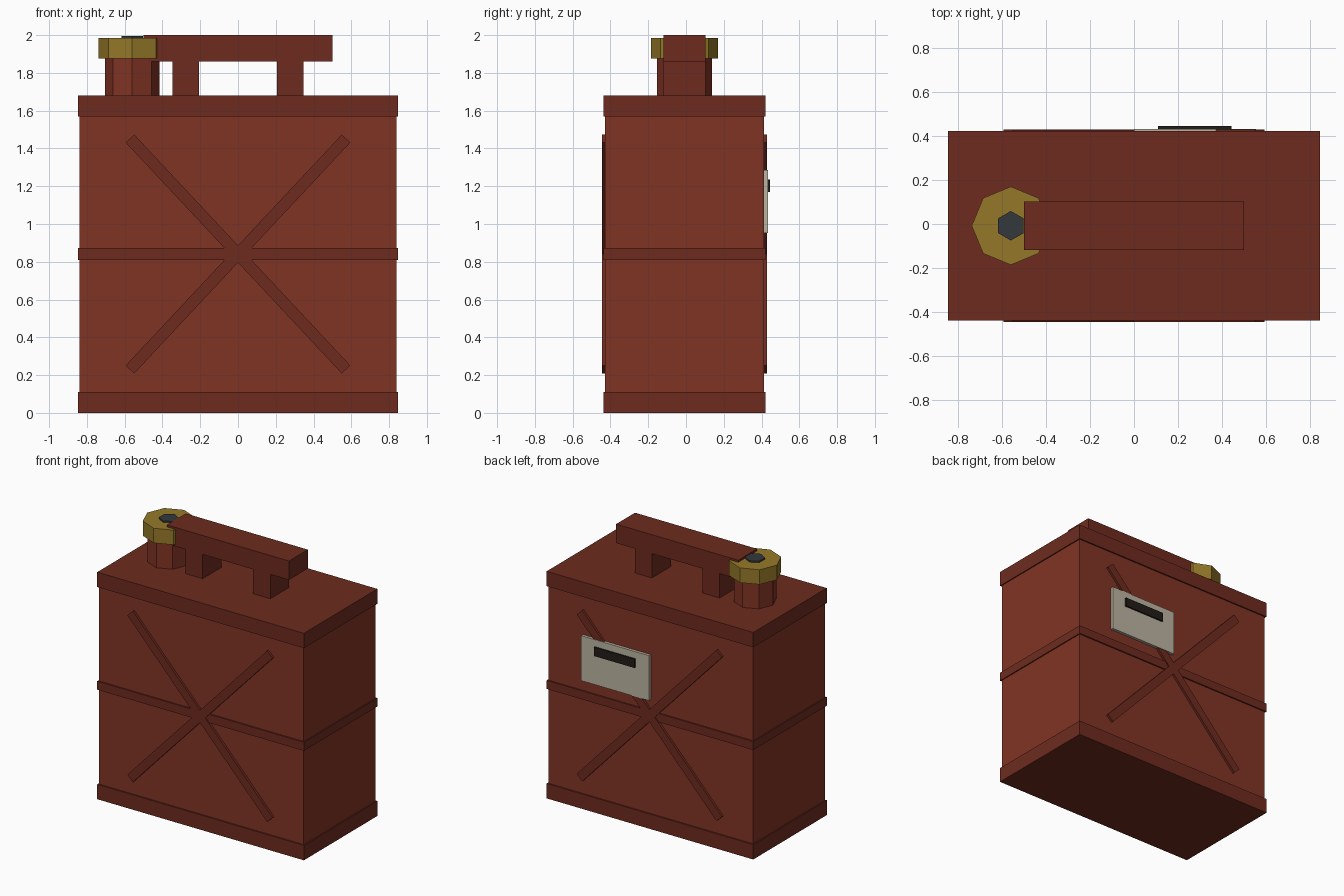
import bpy, math

if "Cube" in bpy.data.objects:
    bpy.data.objects.remove(bpy.data.objects["Cube"])

CY = -0.008  # depth centre of the can body


def material(name, rgb):
    m = bpy.data.materials.new(name)
    m.diffuse_color = (*rgb, 1)
    m.use_nodes = True
    m.node_tree.nodes["Principled BSDF"].inputs["Base Color"].default_value = m.diffuse_color
    return m


RED = material("red_paint", (0.22, 0.034, 0.018))
DARK_RED = material("dark_red_paint", (0.155, 0.024, 0.013))
BRASS = material("brass", (0.30, 0.19, 0.022))
STEEL = material("dark_steel", (0.035, 0.04, 0.045))
CREAM = material("cream_plate", (0.50, 0.46, 0.36))
BLACK = material("black", (0.015, 0.012, 0.01))


def finish(name, mat):
    ob = bpy.context.object
    ob.name = name
    ob.data.materials.append(mat)
    return ob


def box(name, x, y, z, mat):
    """Box from (min, max) ranges."""
    bpy.ops.mesh.primitive_cube_add(size=1, location=[sum(r) / 2 for r in (x, y, z)])
    bpy.context.object.scale = [r[1] - r[0] for r in (x, y, z)]
    return finish(name, mat)


def prism(name, sides, radius, z, mat, turn=0):
    """Upright prism on the filler axis; Blender puts the first vertex on +y."""
    bpy.ops.mesh.primitive_cylinder_add(
        vertices=sides, radius=radius, depth=z[1] - z[0],
        location=(-0.56, CY, sum(z) / 2), rotation=(0, 0, turn))
    return finish(name, mat)


# Can body and its three surrounding bands
box("can_body", (-0.838, 0.838), (CY - 0.42, CY + 0.42), (0.02, 1.66), RED)
for name, z, mat in (("bottom_band", (0, 0.11), DARK_RED),
                     ("middle_band", (0.81, 0.873), DARK_RED),
                     ("top_band", (1.57, 1.68), DARK_RED)):
    box(name, (-0.846, 0.846), (CY - 0.43, CY + 0.43), z, mat)

# Crossed ribs on front and back
for side, s in (("front", -1), ("back", 1)):
    for way, t in (("rising", -1), ("falling", 1)):
        rib = box(f"{side}_{way}_rib", (-0.837, 0.837),
                  (CY + s * 0.427 - 0.01, CY + s * 0.427 + 0.01),
                  (0.81, 0.872), DARK_RED)
        rib.rotation_euler.y = t * math.radians(46.9)

# Carrying handle
box("handle_grip", (-0.5, 0.5), (-0.118, 0.103), (1.86, 2.0), DARK_RED)
for name, x in (("left_handle_post", -0.277), ("right_handle_post", 0.277)):
    box(name, (x - 0.07, x + 0.07), (-0.118, 0.103), (1.67, 1.87), DARK_RED)

# Filler neck, cap and cap nut
prism("filler_neck", 8, 0.145, (1.67, 1.89), RED)
prism("filler_cap", 8, 0.178, (1.876, 1.985), BRASS)
prism("cap_nut", 6, 0.067, (1.97, 1.996), STEEL)

# Plate with dark bar on the back
box("back_plate", (0.0, 0.555), (0.405, 0.433), (0.953, 1.286), CREAM)
box("back_plate_bar", (0.11, 0.443), (0.425, 0.445), (1.17, 1.235), BLACK)
